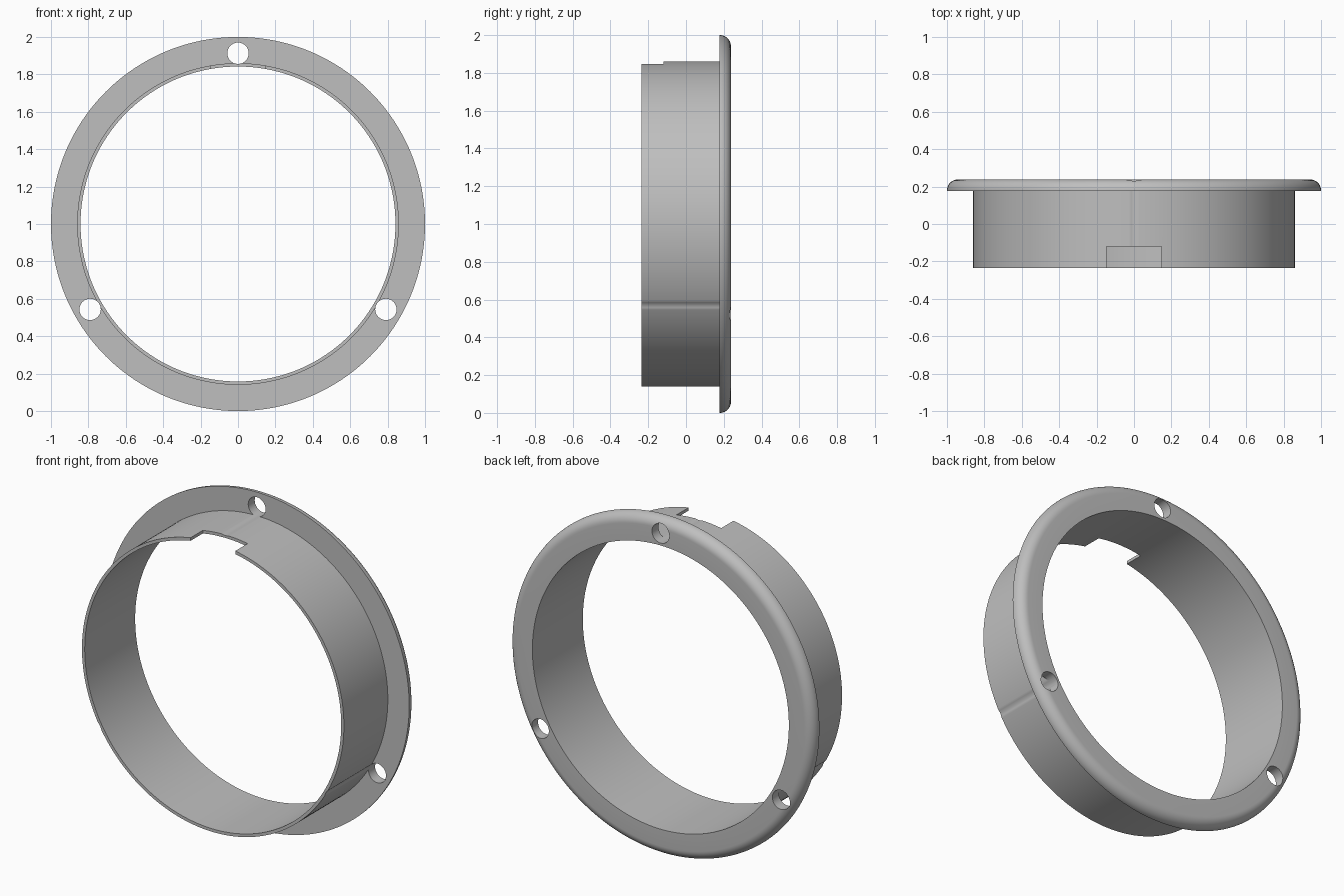
import bpy, bmesh, math
from mathutils import Matrix, Vector

cube = bpy.data.objects.get("Cube")
if cube:
    bpy.data.objects.remove(cube, do_unlink=True)

CENTRE = Vector((0, 0, 1))
FRONT, FLANGE, BACK = -0.235, 0.177, 0.238
R_IN, R_TUBE, R_RIM = 0.842, 0.86, 1.0
FILLET = 0.058
SEGMENTS = 192

grey = bpy.data.materials.new("satin_grey")
grey.use_nodes = True
colour = (0.52, 0.52, 0.52, 1)
grey.diffuse_color = colour
grey.node_tree.nodes["Principled BSDF"].inputs["Base Color"].default_value = colour


def make_object(name, bm):
    mesh = bpy.data.meshes.new(name)
    bmesh.ops.recalc_face_normals(bm, faces=bm.faces)
    bm.to_mesh(mesh)
    bm.free()
    mesh.materials.append(grey)
    obj = bpy.data.objects.new(name, mesh)
    bpy.context.collection.objects.link(obj)
    return obj


# Flanged ring: closed (radius, y) profile turned about the y axis
profile = [(R_IN, FRONT), (R_TUBE, FRONT), (R_TUBE, FLANGE), (R_RIM, FLANGE)]
for i in range(11):
    a = math.radians(9 * i)
    profile.append((R_RIM - FILLET * (1 - math.cos(a)),
                    BACK - FILLET * (1 - math.sin(a))))
profile.append((R_IN, BACK))

bm = bmesh.new()
rings = []
for s in range(SEGMENTS):
    a = math.tau * s / SEGMENTS
    rings.append([bm.verts.new(CENTRE + Vector((r * math.sin(a), y, r * math.cos(a))))
                  for r, y in profile])
for s, ring in enumerate(rings):
    after = rings[(s + 1) % SEGMENTS]
    for i in range(len(profile)):
        j = (i + 1) % len(profile)
        bm.faces.new((ring[i], ring[j], after[j], after[i]))
ring_body = make_object("flanged_ring", bm)

# Cutters: three screw holes that graze the tube, and the top notch
cutters = []
for k in range(3):
    a = math.tau * k / 3
    bm = bmesh.new()
    place = Matrix.Translation(CENTRE + 0.913 * Vector((math.sin(a), 0, math.cos(a))))
    bmesh.ops.create_cone(bm, cap_ends=True, segments=48, radius1=0.057, radius2=0.057,
                          depth=1, matrix=place @ Matrix.Rotation(math.pi / 2, 4, "X"))
    cutters.append(make_object("screw_hole_cutter", bm))

bm = bmesh.new()
bmesh.ops.create_cube(bm, size=1, matrix=Matrix.Translation((0, -0.22, 1.85))
                      @ Matrix.Diagonal((0.294, 0.2, 0.3, 1)))
cutters.append(make_object("notch_cutter", bm))

bpy.ops.object.select_all(action="DESELECT")
bpy.context.view_layer.objects.active = ring_body
ring_body.select_set(True)
for cutter in cutters:
    mod = ring_body.modifiers.new("cut", "BOOLEAN")
    mod.operation, mod.solver, mod.object = "DIFFERENCE", "EXACT", cutter
    bpy.ops.object.modifier_apply(modifier=mod.name)
    bpy.data.objects.remove(cutter, do_unlink=True)

bpy.ops.object.shade_smooth_by_angle(angle=math.radians(25))
